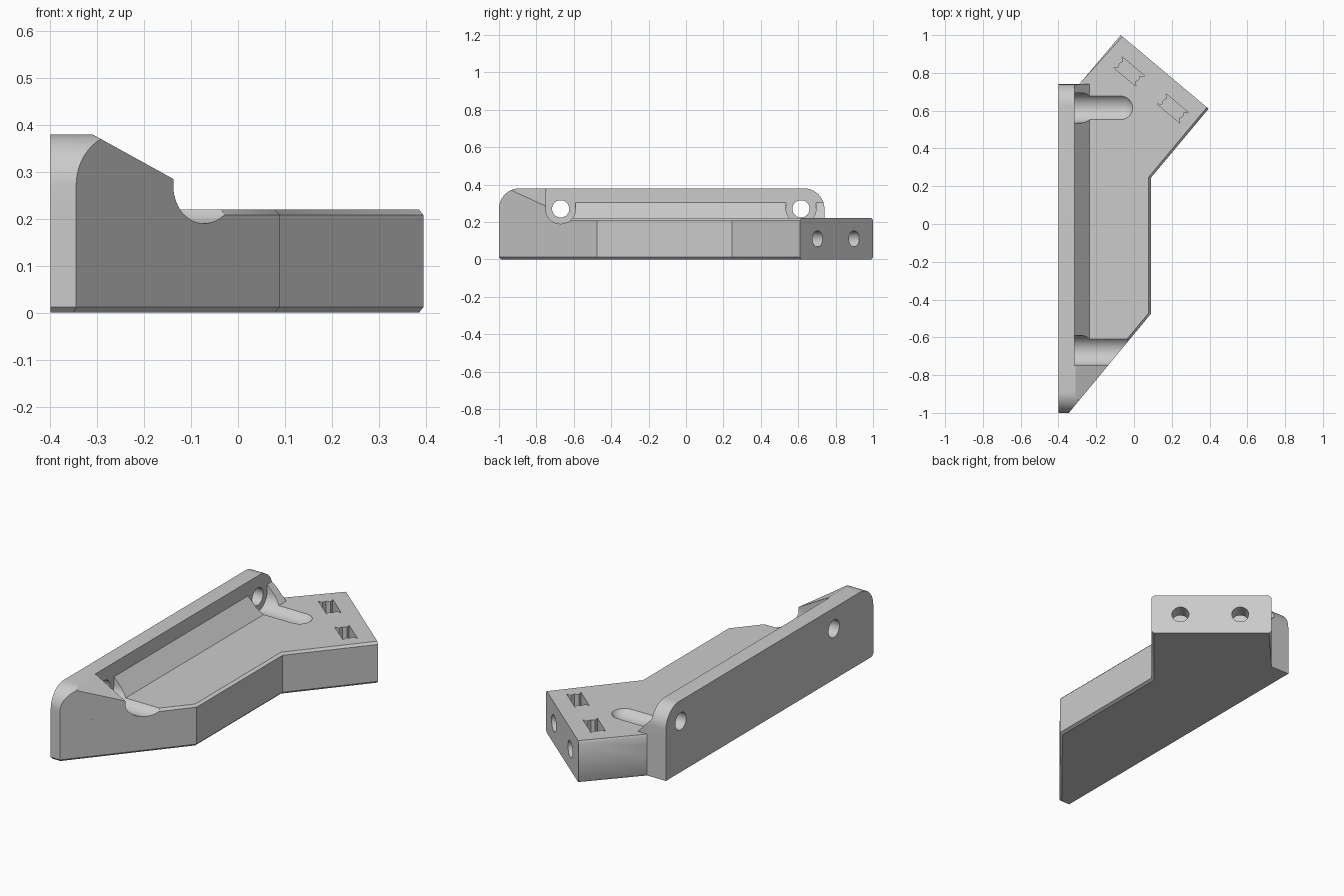
import bpy, bmesh
from math import sin, cos, pi
from mathutils import Vector

if "Cube" in bpy.data.objects:
    bpy.data.objects.remove(bpy.data.objects["Cube"])

OUTLINE = [(-.40, -1), (-.345, -1), (.09, -.475), (.09, .245),
           (.395, .61), (-.07, 1), (-.29, .74), (-.40, .74)]


def loft(name, rings):
    """Closed solid through a row of rings with equal point counts."""
    bm = bmesh.new()
    vs = [[bm.verts.new(p) for p in r] for r in rings]
    n = len(rings[0])
    for a, b in zip(vs, vs[1:]):
        for i in range(n):
            bm.faces.new((a[i], a[(i + 1) % n], b[(i + 1) % n], b[i]))
    bm.faces.new(vs[0])
    bm.faces.new(vs[-1])
    bmesh.ops.recalc_face_normals(bm, faces=bm.faces)
    me = bpy.data.meshes.new(name)
    bm.to_mesh(me)
    bm.free()
    ob = bpy.data.objects.new(name, me)
    bpy.context.collection.objects.link(ob)
    return ob


def prism(name, pts, axis, lo, hi):
    """Profile extruded along x, y or z."""
    place = {'x': lambda a, b, c: (c, a, b),
             'y': lambda a, b, c: (a, c, b),
             'z': lambda a, b, c: (a, b, c)}[axis]
    return loft(name, [[place(a, b, c) for a, b in pts] for c in (lo, hi)])


def boolean(ob, other, op='DIFFERENCE'):
    other.hide_render = True
    mod = ob.modifiers.new(op, 'BOOLEAN')
    mod.operation, mod.object, mod.solver = op, other, 'EXACT'
    bpy.context.view_layer.objects.active = ob
    bpy.ops.object.modifier_apply(modifier=mod.name)
    bpy.data.objects.remove(other)


def rod(name, a, b, r, n=32):
    """Cylinder between two points."""
    a, b = Vector(a), Vector(b)
    d = (b - a).normalized()
    up = Vector((0, 0, 1))
    side = d.cross(up)
    ring = [r * (cos(2 * pi * i / n) * side + sin(2 * pi * i / n) * up) for i in range(n)]
    return loft(name, [[p + v for v in ring] for p in (a, b)])


def groove(name, y, stations, z=.27, n=48):
    """U-shaped channel along x, open at the top; stations are (x, radius)."""
    rings = []
    for x, r in stations:
        ring = []
        for i in range(n):
            t = 2 * pi * i / n
            lift = .25 if sin(t) > -.01 else 0
            ring.append((x, y + r * cos(t), z + r * sin(t) + lift))
        rings.append(ring)
    return loft(name, rings)


# base plate with chamfered rims
base = prism("bracket", OUTLINE, 'z', 0, .22)
bm = bmesh.new()
bm.from_mesh(base.data)
rims = []
for e in bm.edges:
    p, q = (v.co for v in e.verts)
    if abs(p.z - q.z) > .01:
        continue
    m = (p + q) / 2
    low = m.z < .1
    back = m.x < -.39
    end_face = m.x > 0 and m.y > .7
    inner = abs(m.y - .74) < .01
    front = m.y < -.99
    if not (back or end_face or inner or (front and not low)):
        rims.append(e)
bmesh.ops.bevel(bm, geom=rims, offset=.012, segments=1, affect='EDGES')
bm.to_mesh(base.data)
bm.free()

# upright flange with sloped foot, and the end gusset
flange = prism("flange", [(-.40, .1), (-.40, .38), (-.315, .38), (-.315, .305),
                          (-.235, .22), (-.235, .1)], 'y', -1, .74)
gusset = prism("gusset", [(-.40, .1), (-.40, .38), (-.31, .38),
                          (-.02, .22), (-.02, .1)], 'y', -1, -.67)
boolean(flange, gusset, 'UNION')
# trim to the slanted front end
boolean(flange, prism("slant_trim", [(-.345 - .0829, -1.1), (.3, -1.1), (.3, -.2216)],
                      'z', -.1, .6))
# rounded upper corners
R = .11
for y, s in ((-1, 1), (.74, -1)):
    arc = [(y + s * R * (1 - sin(t)), .38 - R * (1 - cos(t)))
           for t in [pi / 2 * i / 12 for i in range(13)]]
    pts = arc + [(y - s * .02, .38 - R), (y - s * .02, .42), (y + s * R, .42)]
    boolean(flange, prism("corner_trim", pts, 'x', -.6, .6))
boolean(base, flange, 'UNION')

# screw channels: one runs out of the slant, one has a ball end
boolean(base, groove("front_groove", -.67, [(-.315, .08), (.5, .08)]))
ball = [(-.07 + .08 * sin(t), .08 * cos(t)) for t in [pi / 2 * i / 11 for i in range(11)]]
boolean(base, groove("rear_groove", .615, [(-.315, .08)] + ball))

# screw holes through the flange
for y in (-.67, .615):
    boolean(base, rod("screw_hole", (-.5, y, .27), (-.25, y, .27), .046))

# bolt holes in the angled end, each with a nut pocket from above
a, b = Vector((.395, .61, .11)), Vector((-.07, 1, .11))
u = (b - a).normalized()
out = Vector((-b.y + a.y, b.x - a.x, 0)).normalized() * -1
for t in (.24, .74):
    p = a.lerp(b, t)
    boolean(base, rod("bolt_hole", p + out * .1, p - out * .24, .043))
    c = p - out * .12
    half = [(.078, -.036), (.058, -.02), (.066, 0), (.058, .02), (.078, .036)]
    prof = half + [(-i, -j) for i, j in half]
    pts = [((c + u * i + out * j).x, (c + u * i + out * j).y) for i, j in prof]
    boolean(base, prism("nut_pocket", pts, 'z', .035, .3))

bpy.ops.object.select_all(action='DESELECT')
base.select_set(True)
bpy.context.view_layer.objects.active = base
bpy.ops.object.shade_smooth_by_angle(angle=.5)
